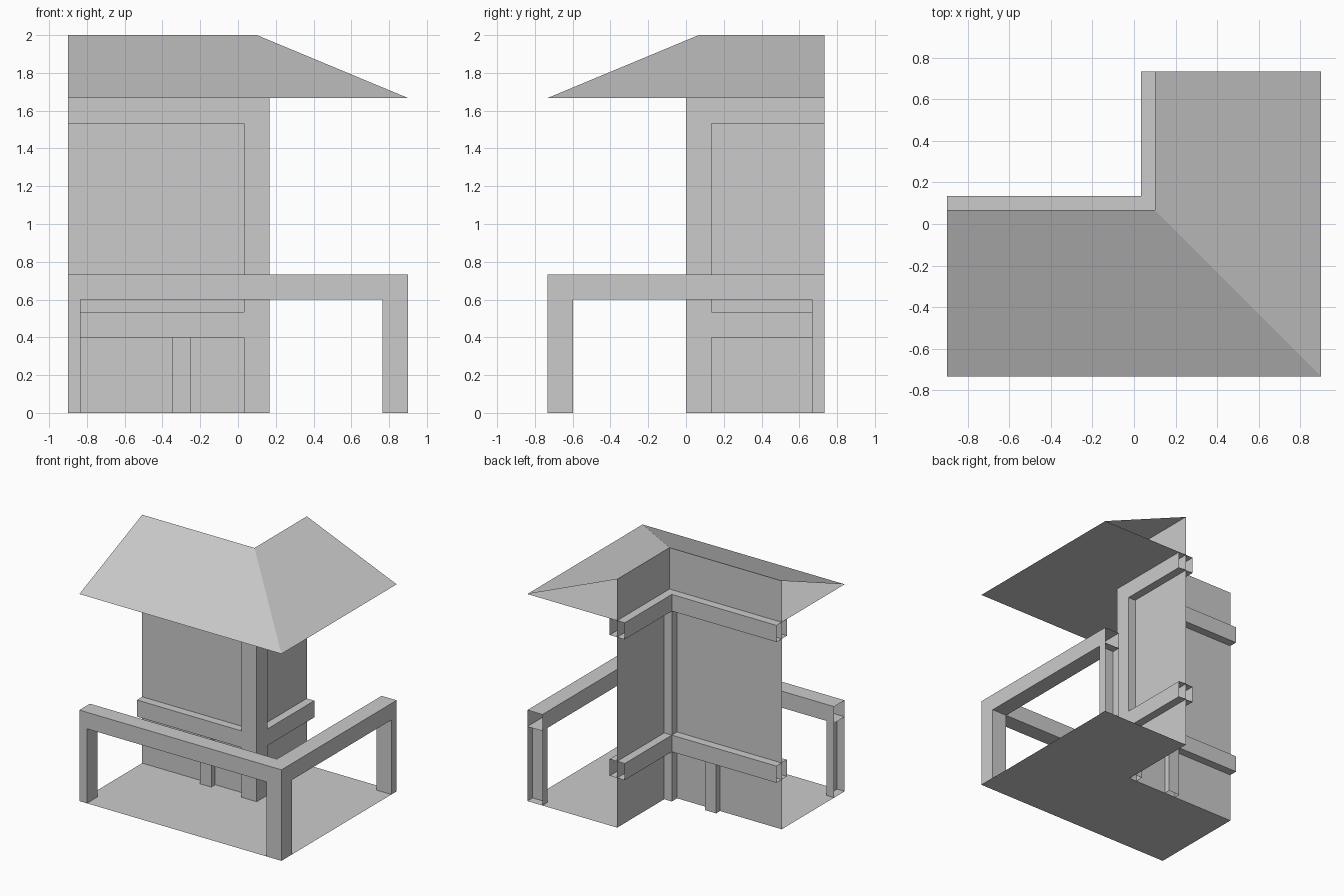
import bpy, bmesh
from mathutils import Vector

if "Cube" in bpy.data.objects:
    bpy.data.objects.remove(bpy.data.objects["Cube"])

X, Y = 0.9, 0.733            # half extents
RX, RY = 0.1, 0.067          # inner corner of the L (wall and ridge line)
EAVE, TOP = 1.667, 2.0
H = 0.067                    # half thickness of a timber


def mesh_object(name, faces):
    """Object from a list of polygons, welded at shared corners."""
    bm = bmesh.new()
    for f in faces:
        bm.faces.new([bm.verts.new(p) for p in f])
    bmesh.ops.remove_doubles(bm, verts=bm.verts[:], dist=1e-4)
    me = bpy.data.meshes.new(name)
    bm.to_mesh(me)
    bm.free()
    ob = bpy.data.objects.new(name, me)
    bpy.context.collection.objects.link(ob)
    return ob


def timber(name, lo, hi, open_sides=()):
    """Box from lo to hi; open_sides such as '-x' or '+z' are left out."""
    bm = bmesh.new()
    bmesh.ops.create_cube(bm, size=1)
    for v in bm.verts:
        v.co = Vector([lo[i] + (v.co[i] + 0.5) * (hi[i] - lo[i]) for i in range(3)])
    bm.normal_update()
    drop = []
    for f in bm.faces:
        axis = max(range(3), key=lambda i: abs(f.normal[i]))
        side = ("+" if f.normal[axis] > 0 else "-") + "xyz"[axis]
        if side in open_sides:
            drop.append(f)
    bmesh.ops.delete(bm, geom=drop, context="FACES")
    me = bpy.data.meshes.new(name)
    bm.to_mesh(me)
    bm.free()
    ob = bpy.data.objects.new(name, me)
    bpy.context.collection.objects.link(ob)
    return ob


def l_plan(z):
    return [(-X, -Y, z), (X, -Y, z), (X, Y, z), (RX, Y, z), (RX, RY, z), (-X, RY, z)]


# Floor and flat roof underside
mesh_object("floor", [l_plan(0)])
mesh_object("roof_soffit", [l_plan(EAVE)[::-1]])

# Thin walls up to the ridge
mesh_object("walls", [
    [(-X, RY, 0), (RX, RY, 0), (RX, RY, TOP), (-X, RY, TOP)],
    [(RX, RY, 0), (RX, Y, 0), (RX, Y, TOP), (RX, RY, TOP)],
])

# Hipped roof slopes, open at both ends
peak, hip = (RX, RY, TOP), (X, -Y, EAVE)
mesh_object("roof_slopes", [
    [(-X, -Y, EAVE), (RX, -Y, EAVE), peak, (-X, RY, TOP)],
    [(RX, -Y, EAVE), hip, peak],
    [hip, (X, RY, EAVE), peak],
    [(X, RY, EAVE), (X, Y, EAVE), (RX, Y, TOP), peak],
])

# Column at the inner corner
timber("corner_column", (RX - H, RY - H, 0), (RX + H, RY + H, EAVE), ("-z",))

# Wall beams straddling both walls
for label, z in (("lower", 0.4), ("upper", EAVE - 2 * H)):
    timber(label + "_front_wall_beam", (-X, RY - H, z), (RX - H, RY + H, z + 2 * H), ("-x", "+x"))
    timber(label + "_side_wall_beam", (RX - H, RY + H, z), (RX + H, Y, z + 2 * H), ("-y", "+y"))

# Short stud under the lower front beam
timber("wall_stud", (-0.35, RY - 0.05, 0), (-0.25, RY + 0.05, 0.4), ("-z", "+z"))

# Outer railing
R0, R1, W = 0.6, 0.733, 2 * H
timber("front_rail", (-X, -Y, R0), (X, -Y + W, R1), ("-x",))
timber("side_rail", (X - W, -Y + W, R0), (X, Y, R1), ("-y", "+y"))
timber("corner_post", (X - W, -Y, 0), (X, -Y + W, R0), ("-z", "+z"))
timber("left_end_post", (-X, -Y, 0), (-X + H, -Y + W, R0), ("-x", "-z", "+z"))
timber("back_end_post", (X - W, Y - H, 0), (X, Y, R0), ("+y", "-z", "+z"))
